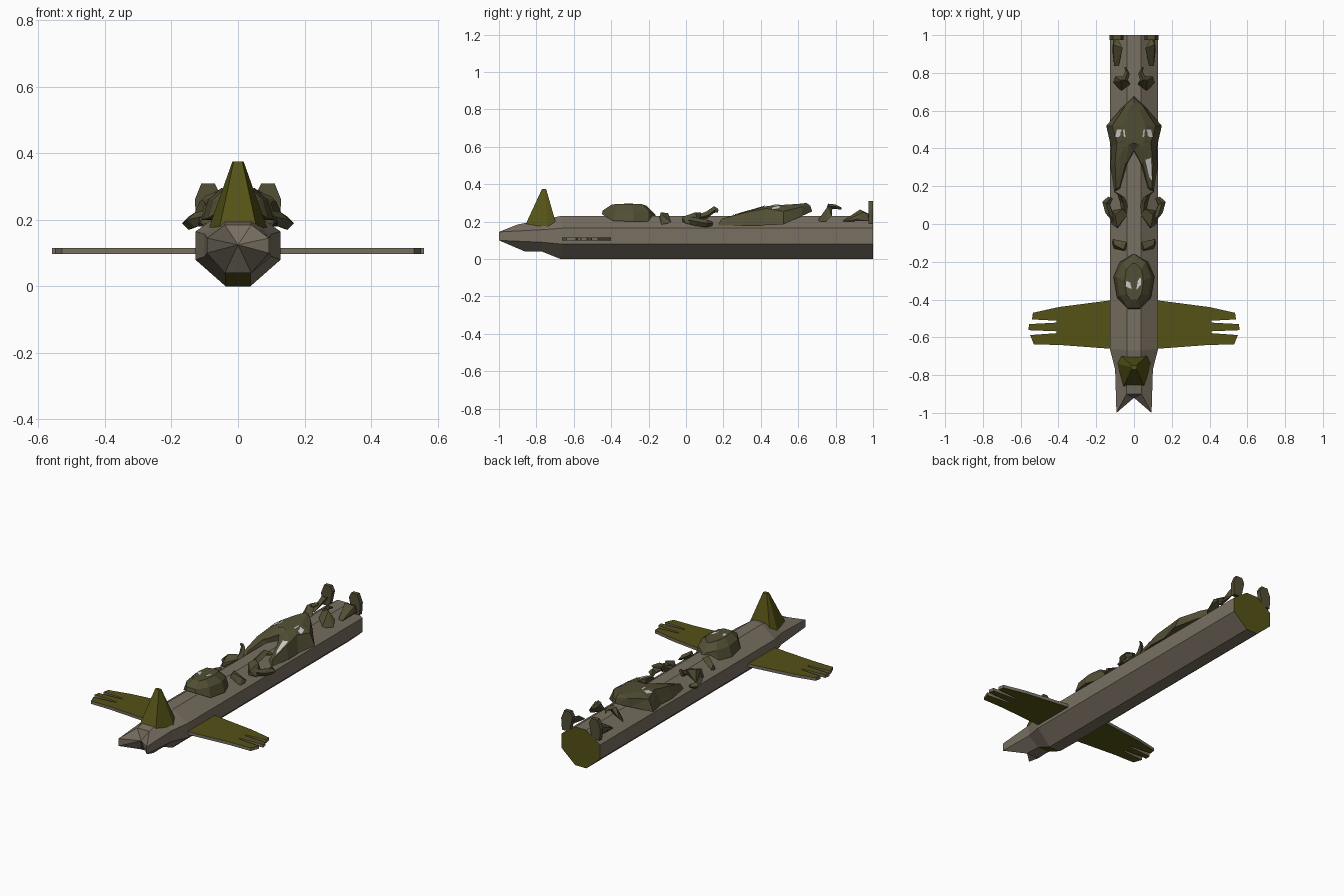
import bpy, bmesh
from mathutils import Vector
from mathutils.bvhtree import BVHTree


def material(name, rgb):
    m = bpy.data.materials.new(name)
    m.diffuse_color = (*rgb, 1)
    return m


BROWN = material("weathered_brown", (0.19, 0.16, 0.12))
OLIVE = material("olive", (0.09, 0.085, 0.008))
MOSS = material("dark_moss", (0.085, 0.077, 0.035))
PALE = material("pale_grey", (0.65, 0.65, 0.65))


def finish(name, bm, *mats):
    bmesh.ops.recalc_face_normals(bm, faces=bm.faces[:])
    me = bpy.data.meshes.new(name)
    bm.to_mesh(me)
    bm.free()
    for m in mats:
        me.materials.append(m)
    ob = bpy.data.objects.new(name, me)
    bpy.context.collection.objects.link(ob)
    return ob


def sym(half):
    """Close a half outline across x = 0, not repeating points on the axis."""
    return half + [(-x, y, z) for x, y, z in reversed(half) if x > 1e-6]


def loft(rings):
    bm = bmesh.new()
    vs = [[bm.verts.new(p) for p in r] for r in rings]
    n = len(rings[0])
    for a, b in zip(vs, vs[1:]):
        for i in range(n):
            j = (i + 1) % n
            bm.faces.new((a[i], a[j], b[j], b[i]))
    caps = [bm.faces.new(vs[0]), bm.faces.new(vs[-1])]
    return bm, caps


def mirrored_hulls(name, pts, mat):
    """Faceted chunk on the right plus its mirror image."""
    bm = bmesh.new()
    for s in (1, -1):
        vs = [bm.verts.new((s * x, y, z)) for x, y, z in pts]
        r = bmesh.ops.convex_hull(bm, input=vs)
        loose = {v for v in r["geom_interior"] if isinstance(v, bmesh.types.BMVert)}
        bmesh.ops.delete(bm, geom=list(loose), context='VERTS')
    return finish(name, bm, mat)


def strip(name, path, mat):
    """Bent limb with a diamond section; path rows are x, y, z, radius."""
    bm = bmesh.new()
    for s in (1, -1):
        rows = []
        for x, y, z, r in path:
            rows.append([bm.verts.new((s * (x + dx * r), y + dx * r * 0.4, z + dz * r))
                         for dx, dz in ((1, 0), (0, 1), (-1, 0), (0, -1))])
        for a, b in zip(rows, rows[1:]):
            for i in range(4):
                bm.faces.new((a[i], a[i - 1], b[i - 1], b[i]))
        bm.faces.new(rows[0])
        bm.faces.new(rows[-1])
    return finish(name, bm, mat)


def patch(name, ob, outlines):
    """Pale patches laid on the upper surface of an object."""
    me = ob.data
    tree = BVHTree.FromPolygons([v.co for v in me.vertices], [p.vertices[:] for p in me.polygons])
    bm = bmesh.new()
    for o in outlines:
        vs = []
        for x, y in o:
            hit = tree.ray_cast(Vector((x, y, 2)), Vector((0, 0, -1)))[0]
            vs.append(bm.verts.new((x, y, (hit.z if hit else 0.28) + 0.004)))
        bm.faces.new(vs)
    finish(name, bm, PALE)


# Octagonal hull with a tapered, hollowed nose
def octagon(ytop, yside, ybot, xt, xs, zt, zu, zl, zb):
    half = [(xt, ytop, zt), (xs, yside, zu), (xs, yside, zl), (xt, ybot, zb)]
    return half + [(-x, y, z) for x, y, z in reversed(half)]


bm, caps = loft([
    octagon(1, 1, 1, 0.037, 0.128, 0.23, 0.165, 0.08, 0),
    octagon(-0.67, -0.66, -0.67, 0.037, 0.128, 0.23, 0.165, 0.08, 0),
    octagon(-0.78, -0.77, -0.77, 0.037, 0.1, 0.208, 0.157, 0.09, 0.04),
    octagon(-0.9, -1, -0.86, 0.04, 0.093, 0.185, 0.145, 0.1, 0.04),
    [(0, -0.92, 0.125)] * 8])
caps[0].material_index = 1
for f in bm.faces:
    c = f.calc_center_median()
    if c.z < 0.03 and -0.77 < c.y < -0.67:
        f.material_index = 1
bmesh.ops.delete(bm, geom=[caps[1]], context='FACES_ONLY')
bmesh.ops.remove_doubles(bm, verts=bm.verts[:], dist=1e-4)
finish("hull", bm, BROWN, OLIVE)

# Wings with split feather tips
outline = [(0.1, -0.403), (0.13, -0.405), (0.4, -0.44), (0.535, -0.47), (0.54, -0.505),
           (0.41, -0.512), (0.41, -0.522), (0.555, -0.53), (0.56, -0.562), (0.41, -0.568),
           (0.41, -0.578), (0.55, -0.588), (0.53, -0.638), (0.4, -0.64), (0.13, -0.66), (0.1, -0.66)]
for side, s in (("right", 1), ("left", -1)):
    bm, caps = loft([[(s * x, y, z) for x, y in outline] for z in (0.098, 0.116)])
    for f in caps:
        f.material_index = 1
    finish(side + "_wing", bm, BROWN, OLIVE)

# Dorsal fin
bm, _ = loft([
    sym([(0.055, -0.86, 0.18), (0.088, -0.74, 0.175), (0.07, -0.695, 0.19)]),
    sym([(0.013, -0.77, 0.375), (0.017, -0.757, 0.375), (0.013, -0.748, 0.375)])])
finish("dorsal_fin", bm, OLIVE)

# Domed head ornament
bm, _ = loft([
    sym([(0.03, -0.45, 0.24), (0.09, -0.39, 0.205), (0.108, -0.28, 0.2), (0.075, -0.2, 0.2), (0.01, -0.16, 0.225)]),
    sym([(0.03, -0.445, 0.26), (0.075, -0.38, 0.26), (0.09, -0.28, 0.26), (0.06, -0.2, 0.255), (0.01, -0.165, 0.24)]),
    sym([(0.02, -0.4, 0.29), (0.04, -0.37, 0.295), (0.05, -0.3, 0.295), (0.04, -0.24, 0.295), (0.01, -0.21, 0.285)])])
head = finish("head_ornament", bm, MOSS)
patch("head_patches", head, [
    [(0.012, -0.35), (0.038, -0.32), (0.035, -0.28), (0.02, -0.3)],
    [(-0.012, -0.345), (-0.045, -0.33), (-0.04, -0.3), (-0.02, -0.31)]])

# Large winged torso ornament
bm, _ = loft([
    sym([(0, 0.38, 0.2), (0.055, 0.24, 0.2), (0.07, 0.18, 0.19), (0.105, 0.17, 0.18), (0.125, 0.3, 0.18),
         (0.12, 0.4, 0.18), (0.147, 0.52, 0.185), (0.06, 0.62, 0.23), (0, 0.675, 0.255)]),
    sym([(0, 0.39, 0.265), (0.05, 0.3, 0.25), (0.075, 0.2, 0.215), (0.095, 0.19, 0.215), (0.1, 0.32, 0.25),
         (0.09, 0.43, 0.27), (0.115, 0.52, 0.255), (0.05, 0.62, 0.28), (0, 0.665, 0.285)]),
    sym([(0, 0.43, 0.295), (0.03, 0.42, 0.285), (0.04, 0.41, 0.28), (0.05, 0.41, 0.28), (0.06, 0.43, 0.28),
         (0.06, 0.45, 0.285), (0.06, 0.52, 0.29), (0.03, 0.6, 0.295), (0, 0.645, 0.3)])])
bmesh.ops.triangulate(bm, faces=bm.faces[:])
torso = finish("torso_ornament", bm, MOSS)
eye = [(0.045, 0.46), (0.1, 0.46), (0.09, 0.5), (0.05, 0.5)]
patch("torso_patches", torso, [eye, [(-x, y) for x, y in eye],
                               [(0.06, 0.34), (0.09, 0.35), (0.095, 0.23), (0.08, 0.25)]])

# Small knuckles behind the head
mirrored_hulls("front_knuckles", [
    (0.035, -0.115, 0.225), (0.045, -0.145, 0.21), (0.105, -0.13, 0.185), (0.115, -0.1, 0.19),
    (0.11, -0.08, 0.2), (0.04, -0.095, 0.245), (0.055, -0.135, 0.25), (0.105, -0.11, 0.22)], MOSS)

# Claws: palm, outer and inner fingers
mirrored_hulls("claw_palms", [
    (0.085, -0.02, 0.2), (0.12, 0.0, 0.19), (0.115, 0.07, 0.18), (0.05, 0.07, 0.22),
    (0.035, 0.05, 0.235), (0.09, -0.02, 0.225), (0.1, 0.05, 0.25), (0.06, 0.08, 0.25)], MOSS)
strip("outer_fingers", [(0.09, 0.0, 0.21, 0.02), (0.13, 0.05, 0.2, 0.022),
                        (0.148, 0.11, 0.19, 0.02), (0.125, 0.14, 0.19, 0.012)], MOSS)
strip("inner_fingers", [(0.05, 0.06, 0.22, 0.016), (0.055, 0.11, 0.235, 0.02),
                        (0.07, 0.15, 0.265, 0.018), (0.1, 0.17, 0.26, 0.01)], MOSS)

# Rear limbs beyond the torso
mirrored_hulls("rear_knuckles", [
    (0.02, 0.74, 0.24), (0.065, 0.7, 0.2), (0.11, 0.75, 0.2), (0.1, 0.78, 0.23),
    (0.05, 0.78, 0.28), (0.07, 0.76, 0.285), (0.03, 0.76, 0.28)], MOSS)
strip("rear_hooks", [(0.05, 0.76, 0.28, 0.016), (0.035, 0.8, 0.28, 0.012), (0.045, 0.83, 0.27, 0.006)], MOSS)
mirrored_hulls("rear_feet", [
    (0.08, 0.84, 0.205), (0.105, 0.84, 0.2), (0.115, 0.92, 0.215), (0.07, 0.9, 0.24),
    (0.06, 0.93, 0.265), (0.11, 0.95, 0.25), (0.09, 0.99, 0.235), (0.11, 0.98, 0.205)], MOSS)
mirrored_hulls("tail_plates", [(x, y, z) for y in (0.975, 1.0) for x, z in
               ((0.075, 0.19), (0.125, 0.19), (0.13, 0.26), (0.11, 0.31), (0.07, 0.31), (0.055, 0.28))], MOSS)
